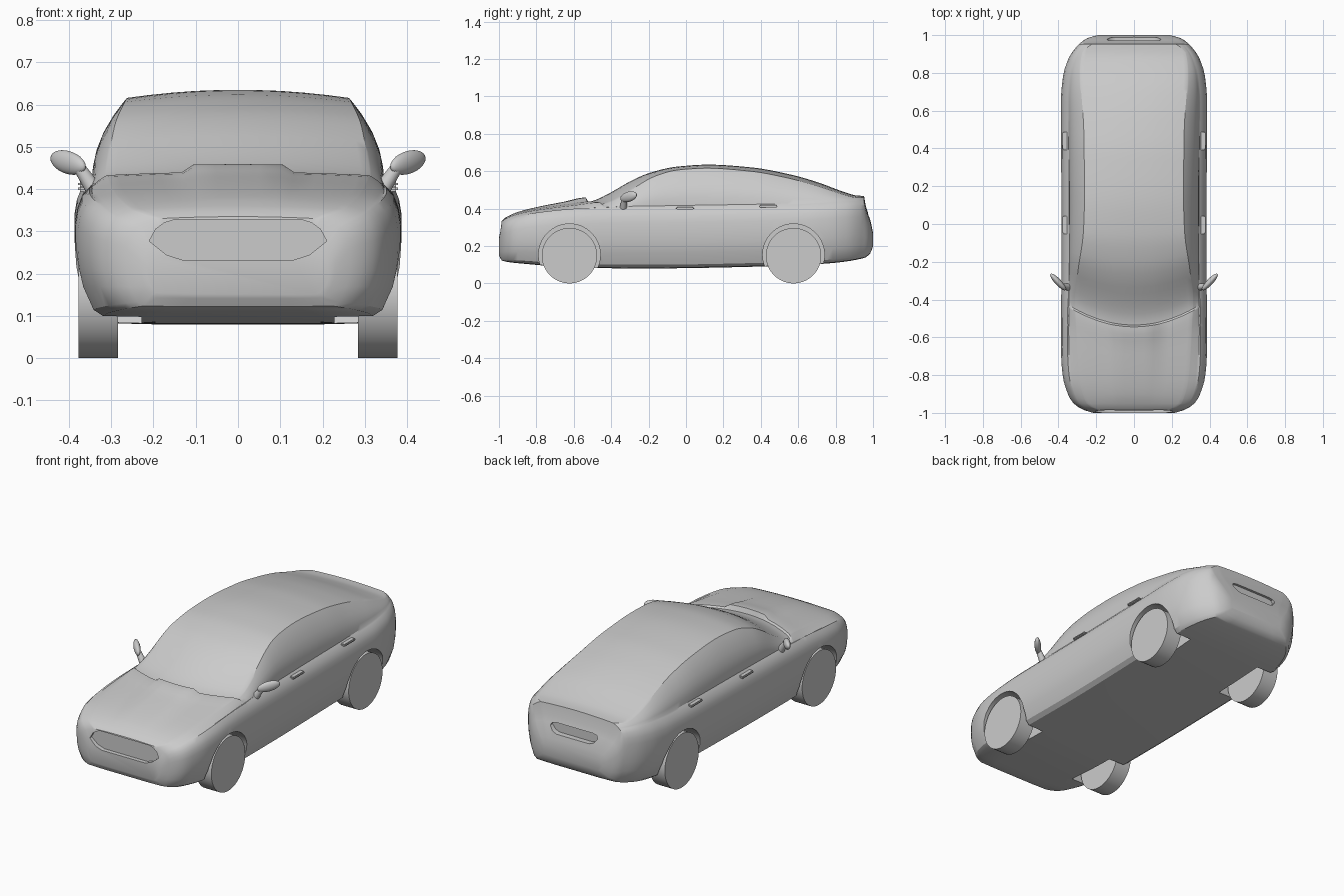
import bpy, bmesh, math
from mathutils import Matrix, Vector

if "Cube" in bpy.data.objects:
    bpy.data.objects.remove(bpy.data.objects["Cube"])


def curve(*pts):
    """Monotone cubic through (y, value) knots."""
    n = len(pts)
    d = [(pts[i+1][1]-pts[i][1])/(pts[i+1][0]-pts[i][0]) for i in range(n-1)]
    m = [d[0]] + [2*a*b/(a+b) if a*b > 0 else 0 for a, b in zip(d, d[1:])] + [d[-1]]

    def f(s):
        if s <= pts[0][0]:
            return pts[0][1]
        for i in range(n-1):
            (a, p), (b, q) = pts[i], pts[i+1]
            if s <= b:
                h = b-a
                t = (s-a)/h
                return (p*(1+2*t)*(1-t)**2 + h*m[i]*t*(1-t)**2
                        + q*t*t*(3-2*t) + h*m[i+1]*t*t*(t-1))
        return pts[-1][1]
    return f


# Body lines along the length
width = curve((-1, .215), (-.985, .265), (-.95, .32), (-.9, .35), (-.8, .378), (-.68, .386),
              (0, .384), (.65, .387), (.78, .376), (.88, .345), (.95, .293), (.985, .245), (1, .19))
floor = curve((-1, .15), (-.985, .122), (-.9, .108), (-.5, .082), (-.2, .08), (.4, .09),
              (.75, .106), (.95, .135), (.985, .16), (1, .2))
shoulder = curve((-1, .235), (-.985, .308), (-.95, .335), (-.8, .378), (-.5, .404), (0, .411),
                 (.6, .422), (.9, .436), (.952, .432), (.962, .388), (.985, .325), (1, .262))
top_edge = curve((-1, .16), (-.95, .25), (-.8, .29), (-.6, .306), (-.5, .312), (-.3, .296),
                 (-.05, .268), (.15, .262), (.5, .266), (.8, .284), (.9, .275), (1, .15))
crown = curve((-1, .004), (-.9, .01), (-.55, .008), (-.3, .014), (.1, .019), (.6, .022),
              (.9, .012), (1, .004))
centre = curve((-1, .25), (-.985, .335), (-.95, .36), (-.9, .38), (-.8, .403), (-.65, .427),
               (-.545, .441), (-.535, .433), (-.48, .448), (-.4, .487), (-.3, .545), (-.2, .589),
               (-.05, .624), (.12, .635), (.35, .62), (.55, .584), (.7, .542), (.85, .487),
               (.91, .47), (.952, .467), (.962, .41), (.985, .342), (1, .27))
bulge = curve((-.95, 0), (-.65, .01), (-.545, .018), (-.535, 0))
sweep = curve((-.85, 0), (-.54, .085), (-.4, .075), (0, 0))


def section(s):
    w, zb, zs, zc = width(s), floor(s), shoulder(s), centre(s)
    ze, r, h = zc-crown(s), min(top_edge(s), .85*w), zs-zb
    side = [(0, 0), (.5, 0), (.84, .01), (.9, .06), (.965, .25), (.992, .42), (1, .56), (1, .74),
            (.985, .85), (.955, .94), (.91, 1)]
    half = [(x*w, s, zb+z*h) for x, z in side]
    upper = []
    gx, gz = .895*w, zs+.12*min(ze-zs, .05)
    for t in (0, .2, .4, .6, .8, .93, 1):
        upper.append((gx+(r-gx)*t + .045*min(ze-zs, .2)/.1*t*(1-t), gz+(ze-gz)*t))
    for u in (.93, .8, .6, .43, .34, .17, 0):
        upper.append((r*u, zc-(zc-ze)*u**2 + (bulge(s) if u < .4 else 0)))
    half += [(x, s+sweep(s)*(x/.31)**2, z) for x, z in upper]
    return half + [(-x, y, z) for x, y, z in half[-2:0:-1]]


def finish(ob, angle=32):
    bpy.ops.object.select_all(action='DESELECT')
    ob.select_set(True)
    bpy.context.view_layer.objects.active = ob
    bpy.ops.object.shade_smooth_by_angle(angle=math.radians(angle))


def to_object(name, bm):
    bmesh.ops.recalc_face_normals(bm, faces=bm.faces)
    me = bpy.data.meshes.new(name)
    bm.to_mesh(me)
    bm.free()
    ob = bpy.data.objects.new(name, me)
    bpy.context.collection.objects.link(ob)
    return ob


def loft(name, rings):
    bm = bmesh.new()
    vs = [[bm.verts.new(p) for p in ring] for ring in rings]
    n = len(vs[0])
    for a, b in zip(vs, vs[1:]):
        for i in range(n):
            bm.faces.new((a[i], a[(i+1) % n], b[(i+1) % n], b[i]))
    bm.faces.new(vs[0])
    bm.faces.new(vs[-1])
    return to_object(name, bm)


def rod(name, a, b, r1, r2, sides):
    a, b = Vector(a), Vector(b)
    bm = bmesh.new()
    rot = (b-a).to_track_quat('Z', 'Y').to_matrix().to_4x4()
    bmesh.ops.create_cone(bm, cap_ends=True, segments=sides, radius1=r1, radius2=r2,
                          depth=(b-a).length, matrix=Matrix.Translation((a+b)/2) @ rot)
    return to_object(name, bm)


def carve(ob, cutter):
    mod = ob.modifiers.new("cut", 'BOOLEAN')
    mod.operation, mod.solver, mod.object = 'DIFFERENCE', 'EXACT', cutter
    cutter.hide_render = True
    bpy.context.view_layer.objects.active = ob
    bpy.ops.object.modifier_apply(modifier=mod.name)
    bpy.data.objects.remove(cutter)


def pocket(half, y0, y1):
    outline = half + [(-x, z) for x, z in reversed(half)]
    return loft("pocket_cutter", [[(x, y, z) for x, z in outline] for y in (y0, y1)])


# Body shell
stations = [-1, -.996, -.985, -.97, -.95, -.925]
stations += [-.9+.035*i for i in range(11)] + [-.545, -.535]
stations += [-.51+.035*i for i in range(40)]
stations += [.88, .91, .935, .952, .962, .973, .985, .994, 1]
body = loft("car_body", [section(s) for s in stations])

# Wheel arches, grille recess and rear plate recess
AXLES = {"front": -.623, "rear": .575}
for y in AXLES.values():
    for sx in (-1, 1):
        carve(body, rod("arch_cutter", (sx*.228, y, .153), (sx*.5, y, .153), .165, .165, 64))
carve(body, pocket([(.13, .232), (.17, .245), (.21, .277), (.195, .305), (.175, .32), (.15, .328)],
                   -1.1, -.977))
carve(body, pocket([(.1, .325), (.125, .335), (.145, .36), (.135, .375), (.11, .38)], .958, 1.1))
finish(body)

for side, sx in (("left", 1), ("right", -1)):
    # Wheels
    for end, y in AXLES.items():
        finish(rod(f"{end}_{side}_wheel", (sx*.284, y, .148), (sx*.377, y, .148), .148, .148, 56))

    # Door mirrors: swept pod on a short stalk
    bm = bmesh.new()
    bmesh.ops.create_uvsphere(bm, u_segments=24, v_segments=14, radius=1, matrix=(
        Matrix.Translation((sx*.402, -.307, .463)) @ Matrix.Rotation(sx*math.radians(47), 4, 'Z')
        @ Matrix.Rotation(-sx*math.radians(12), 4, 'Y') @ Matrix.Diagonal((.06, .017, .027, 1))))
    finish(to_object(f"{side}_mirror", bm), 60)
    finish(rod(f"{side}_mirror_stalk", (sx*.345, -.335, .405), (sx*.378, -.33, .455),
               .019, .014, 16))

    # Door handles
    for end, y, z in (("front", -.005, .401), ("rear", .44, .412)):
        bm = bmesh.new()
        bmesh.ops.create_cube(bm, size=1, matrix=Matrix.Translation((sx*.364, y, z))
                              @ Matrix.Diagonal((.028, .095, .013, 1)))
        bmesh.ops.bevel(bm, geom=bm.edges[:], offset=.004, segments=2, affect='EDGES')
        finish(to_object(f"{end}_{side}_handle", bm))
